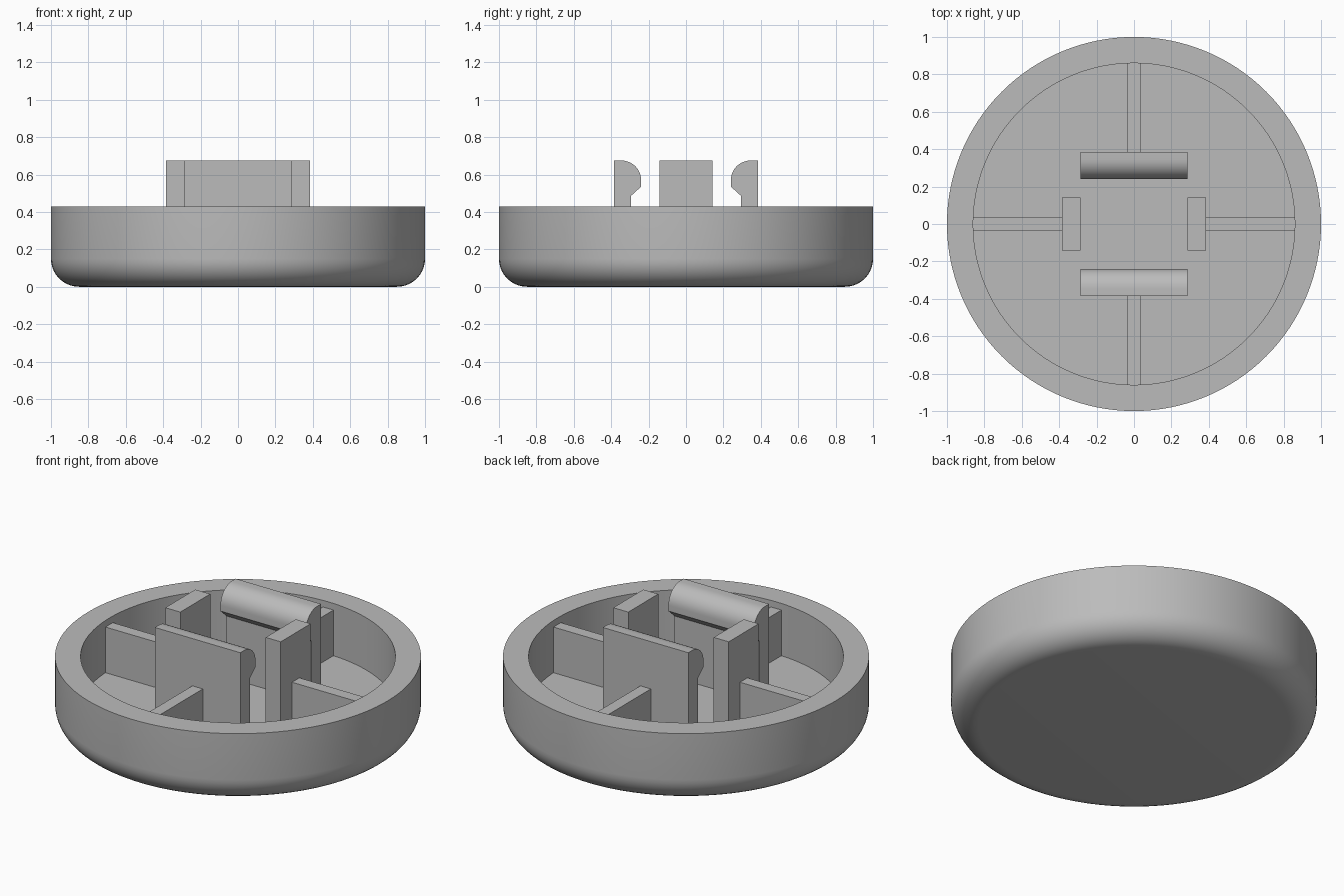
import bpy, bmesh
from math import pi, sin, cos, radians

cube = bpy.data.objects.get("Cube")
if cube:
    bpy.data.objects.remove(cube)

grey = bpy.data.materials.new("plain grey")
grey.use_nodes = True
colour = (0.5, 0.5, 0.5, 1)
grey.diffuse_color = colour
grey.node_tree.nodes["Principled BSDF"].inputs["Base Color"].default_value = colour

FLOOR, RIM, TOP = 0.115, 0.43, 0.675
OUTER, INNER = 0.385, 0.285   # outer and inner reach of the centre clips


def finish(bm, name, angle=30):
    bmesh.ops.recalc_face_normals(bm, faces=bm.faces)
    mesh = bpy.data.meshes.new(name)
    bm.to_mesh(mesh)
    bm.free()
    mesh.materials.append(grey)
    obj = bpy.data.objects.new(name, mesh)
    bpy.context.collection.objects.link(obj)
    bpy.ops.object.select_all(action='DESELECT')
    obj.select_set(True)
    bpy.context.view_layer.objects.active = obj
    bpy.ops.object.shade_smooth_by_angle(angle=radians(angle))
    return obj


def box(name, x0, x1, y0, y1, z0, z1):
    bm = bmesh.new()
    bmesh.ops.create_cube(bm, size=1)
    for v in bm.verts:
        v.co = (x1 if v.co.x > 0 else x0,
                y1 if v.co.y > 0 else y0,
                z1 if v.co.z > 0 else z0)
    return finish(bm, name)


def arc(cx, cz, r, start, end, steps=10):
    angles = [radians(start + (end - start) * i / steps) for i in range(steps + 1)]
    return [(cx + r * cos(a), cz + r * sin(a)) for a in angles]


# Round shell: half profile with a rounded lower edge, spun about z
profile = [(0, 0)] + arc(0.85, 0.15, 0.15, -90, 0) + [(1, RIM), (0.86, RIM), (0.86, FLOOR), (0, FLOOR)]
bm = bmesh.new()
verts = [bm.verts.new((r, 0, z)) for r, z in profile]
edges = [bm.edges.new(pair) for pair in zip(verts, verts[1:])]
bmesh.ops.spin(bm, geom=verts + edges, cent=(0, 0, 0), axis=(0, 0, 1),
               angle=2 * pi, steps=128, use_merge=True)
bmesh.ops.remove_doubles(bm, verts=bm.verts, dist=0.0001)
finish(bm, "round_shell")


# Hooked clip: side profile extruded along x
def clip(name, side):
    outline = [(OUTER, FLOOR - 0.01), (OUTER, TOP)] + arc(0.345, 0.57, 0.105, 90, 180)
    outline += [(0.24, 0.535), (0.295, 0.485), (0.295, FLOOR - 0.01)]
    bm = bmesh.new()
    face = bm.faces.new([bm.verts.new((-INNER, side * y, z)) for y, z in outline])
    grown = bmesh.ops.extrude_face_region(bm, geom=[face])
    moved = [g for g in grown["geom"] if isinstance(g, bmesh.types.BMVert)]
    bmesh.ops.translate(bm, verts=moved, vec=(2 * INNER, 0, 0))
    finish(bm, name)


clip("front_clip", -1)
clip("back_clip", 1)

# Side posts and the four ribs joining the centre to the wall
low, rib_top, half = FLOOR - 0.01, 0.39, 0.035
for side, word in ((1, "left"), (-1, "right")):
    x0, x1 = sorted((side * INNER, side * OUTER))
    box(word + "_post", x0, x1, -0.143, 0.143, low, TOP)
    a, b = sorted((side * (OUTER - 0.01), side * 0.87))
    box(word + "_rib", a, b, -half, half, low, rib_top)
    box(("back" if side > 0 else "front") + "_rib", -half, half, a, b, low, rib_top)
